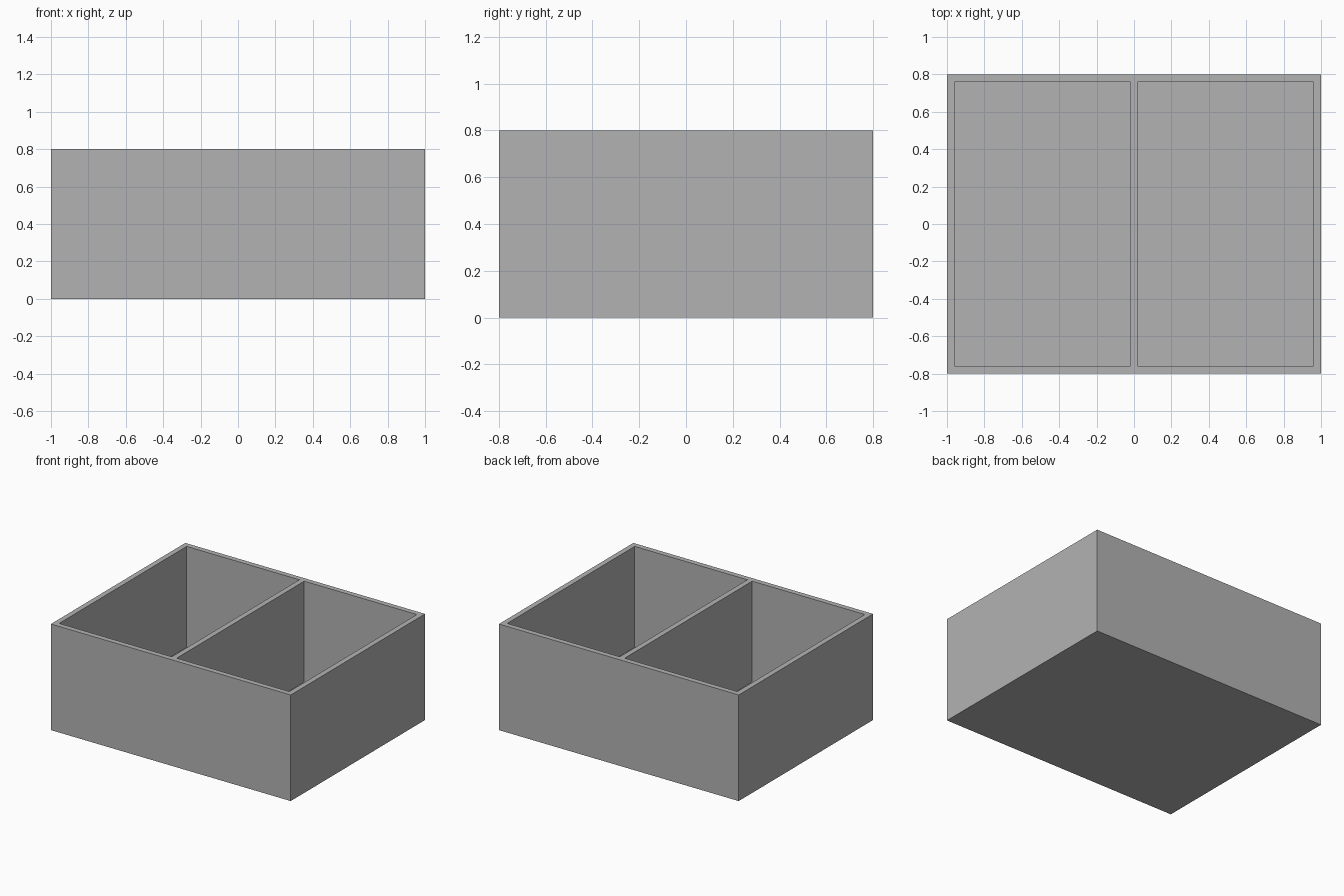
import bpy

if "Cube" in bpy.data.objects:
    bpy.data.objects.remove(bpy.data.objects["Cube"])

W, D, H = 2.0, 1.6, 0.8   # outer size
T = 0.04                  # wall, divider and floor thickness

grey = bpy.data.materials.new("plain grey")
grey.diffuse_color = (0.45, 0.45, 0.45, 1)
grey.use_nodes = True
grey.node_tree.nodes["Principled BSDF"].inputs["Base Color"].default_value = grey.diffuse_color


def box(name, size, centre):
    bpy.ops.mesh.primitive_cube_add(size=1, location=centre)
    ob = bpy.context.object
    ob.name = name
    ob.scale = size
    bpy.ops.object.transform_apply(location=True, rotation=False, scale=True)
    ob.data.materials.append(grey)
    return ob


# Solid body of the open box
tray = box("divided_box", (W, D, H), (0, 0, H / 2))

# Two compartments hollowed out on either side of the central divider
pocket_w = (W - 3 * T) / 2
for side, label in ((-1, "left"), (1, "right")):
    cutter = box(label + "_compartment_cutter", (pocket_w, D - 2 * T, H),
                 (side * (T + pocket_w) / 2, 0, T + H / 2))
    cutter.hide_render = True
    cutter.display_type = 'WIRE'
    cut = tray.modifiers.new(label + "_compartment", 'BOOLEAN')
    cut.operation = 'DIFFERENCE'
    cut.solver = 'EXACT'
    cut.object = cutter
